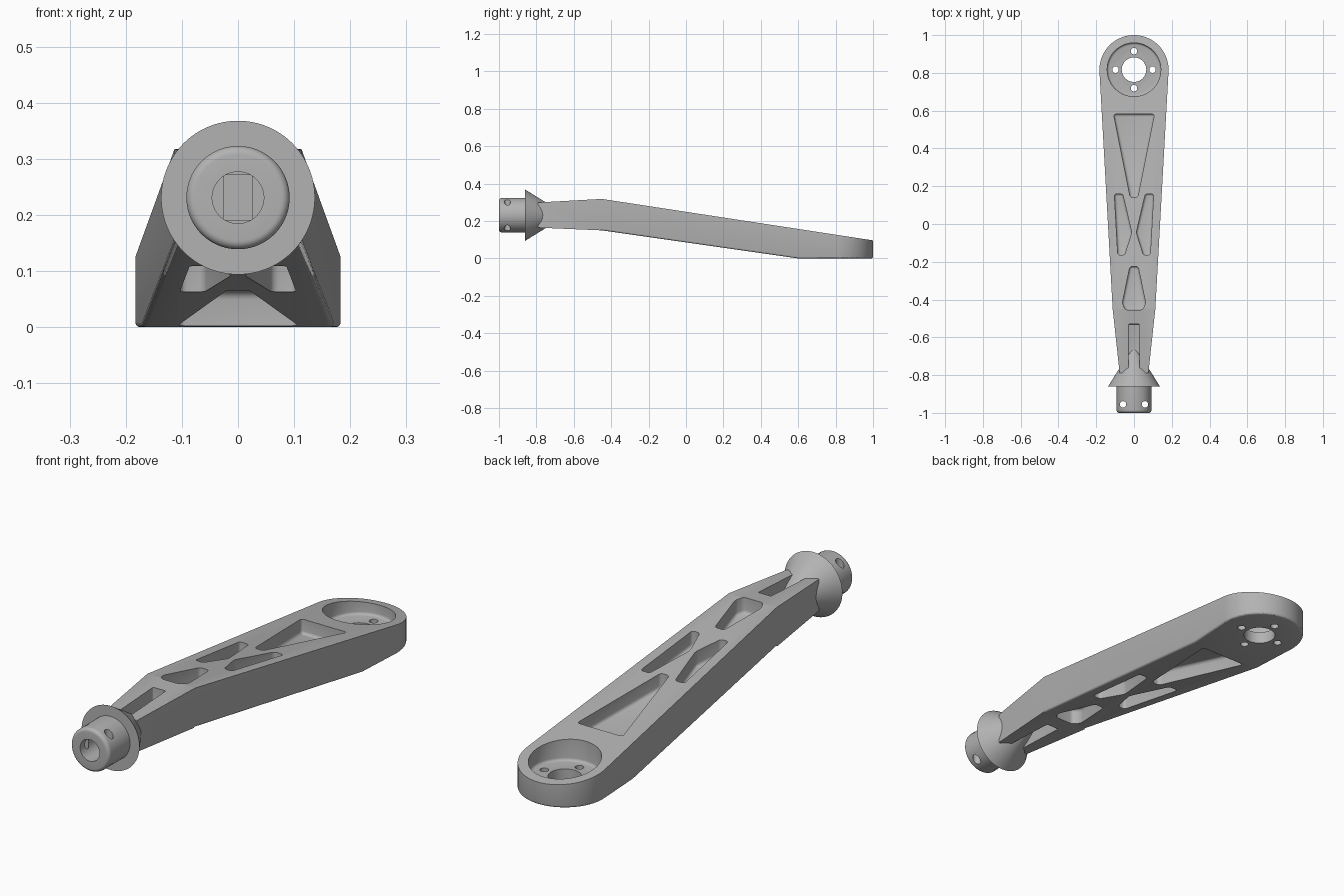
import bpy, bmesh, math
from mathutils import Matrix

cube = bpy.data.objects.get("Cube")
if cube:
    bpy.data.objects.remove(cube, do_unlink=True)

grey = bpy.data.materials.new("plain_grey")
grey.use_nodes = True
grey.diffuse_color = (0.45, 0.45, 0.45, 1)
grey.node_tree.nodes["Principled BSDF"].inputs["Base Color"].default_value = grey.diffuse_color

AXIS_Z = 0.231      # height of the hub axis
EYE_Y = 0.817       # centre of the round end
KINK = -0.45        # where the arm bends


def finish(name, bm):
    bmesh.ops.recalc_face_normals(bm, faces=bm.faces)
    mesh = bpy.data.meshes.new(name)
    bm.to_mesh(mesh)
    bm.free()
    mesh.materials.append(grey)
    obj = bpy.data.objects.new(name, mesh)
    bpy.context.collection.objects.link(obj)
    return obj


def boolean(target, tool, operation="DIFFERENCE"):
    mod = target.modifiers.new("cut", "BOOLEAN")
    mod.object, mod.operation, mod.solver = tool, operation, "EXACT"
    bpy.ops.object.select_all(action="DESELECT")
    bpy.context.view_layer.objects.active = target
    target.select_set(True)
    bpy.ops.object.modifier_apply(modifier=mod.name)
    bpy.data.objects.remove(tool, do_unlink=True)


def soften(bm, edges, size, segments=4):
    bmesh.ops.bevel(bm, geom=edges, offset=size, segments=segments,
                    profile=0.5, affect="EDGES")


def prism(name, points, low, high, fillet=0, floor=0):
    """Vertical prism; low and high give the height at each y.
    The uprights and the floor cap (up or down, by sign) are filleted."""
    bm = bmesh.new()
    lower = [bm.verts.new((x, y, low(y))) for x, y in points]
    upper = [bm.verts.new((x, y, high(y))) for x, y in points]
    bottom, top = bm.faces.new(lower[::-1]), bm.faces.new(upper)
    for i in range(len(points)):
        bm.faces.new((lower[i - 1], lower[i], upper[i], upper[i - 1]))
    bmesh.ops.recalc_face_normals(bm, faces=bm.faces)
    if fillet:
        uprights = [e for e in bm.edges
                    if (e.verts[0].co.xy - e.verts[1].co.xy).length < 1e-5]
        soften(bm, uprights + list((top if floor > 0 else bottom).edges), fillet)
    return finish(name, bm)


def cylinder(name, radius, x, y, z0, z1):
    bm = bmesh.new()
    bmesh.ops.create_cone(bm, cap_ends=True, segments=64, radius1=radius,
                          radius2=radius, depth=z1 - z0,
                          matrix=Matrix.Translation((x, y, (z0 + z1) / 2)))
    return finish(name, bm)


def lathe(name, profile, steps=96):
    """Close (radius, y) points around the hub axis; the ends lie on the axis."""
    bm = bmesh.new()
    rings = [[bm.verts.new((r * math.cos(a), y, AXIS_Z + r * math.sin(a)))
              for a in [math.tau * i / steps for i in range(steps)]]
             for r, y in profile]
    for one, two in zip(rings, rings[1:]):
        for i in range(steps):
            bm.faces.new((one[i - 1], one[i], two[i], two[i - 1]))
    bm.faces.new(rings[0])
    bm.faces.new(rings[-1])
    return finish(name, bm)


# Arm: plan outline crossed with the bent side profile
arc = [(0.183 * math.cos(a), EYE_Y + 0.183 * math.sin(a))
       for a in [math.radians(-3 + 186 * i / 64) for i in range(65)]]
outline = [(-0.113, KINK), (-0.076, -0.79), (0.076, -0.79), (0.113, KINK)]
arm = prism("arm", arc + outline, lambda y: -0.1, lambda y: 0.5)

side = [(-0.9, 0.169), (KINK, 0.15), (0.6, 0), (1.1, 0),
        (1.1, 0.081), (KINK, 0.318), (-0.9, 0.293)]
bm = bmesh.new()
ends = [[bm.verts.new((x, y, z)) for y, z in side] for x in (-0.4, 0.4)]
for ring in ends:
    bm.faces.new(ring)
for i in range(len(side)):
    bm.faces.new((ends[0][i - 1], ends[0][i], ends[1][i], ends[1][i - 1]))
boolean(arm, finish("side_profile", bm), "INTERSECT")

# Soften the underside rim
bm = bmesh.new()
bm.from_mesh(arm.data)
rim = [e for e in bm.edges if len(e.link_faces) == 2
       and min(f.normal.z for f in e.link_faces) < -0.9
       and max(f.normal.z for f in e.link_faces) > -0.2
       and all(v.co.y > -0.78 for v in e.verts)]
soften(bm, rim, 0.009, 3)
bm.to_mesh(arm.data)
bm.free()


# Lightening pockets on both faces, leaving a thin web between them
def slope_mid(y):
    return 0.234 - 0.149 * (y - KINK)


def flat_mid(y):
    return AXIS_Z


large = [(-0.108, 0.582), (-0.02, 0.14), (0.02, 0.14), (0.108, 0.582)]
inner = [(-0.104, 0.16), (-0.06, 0.16), (-0.012, -0.045),
         (-0.05, -0.165), (-0.086, -0.165)]
small = [(-0.022, -0.225), (0.022, -0.225), (0.062, -0.42),
         (0.045, -0.455), (-0.045, -0.455), (-0.062, -0.42)]
slot = [(-0.03, -0.53), (0.03, -0.53), (0.03, -0.77), (-0.03, -0.77)]
pockets = [(large, 0.014, slope_mid), (inner, 0.013, slope_mid),
           ([(-x, y) for x, y in inner], 0.013, slope_mid),
           (small, 0.013, slope_mid), (slot, 0.005, flat_mid)]
WEB = 0.017
for points, fillet, mid in pockets:
    boolean(arm, prism("upper_pocket", points, lambda y: mid(y) + WEB,
                       lambda y: mid(y) + 0.2, fillet, -1))
    boolean(arm, prism("lower_pocket", points, lambda y: mid(y) - 0.2,
                       lambda y: mid(y) - WEB, fillet, 1))

# Round seat, its centre hole and four screw holes
seat = cylinder("seat", 0.142, 0, EYE_Y, 0.052, 0.3)
bm = bmesh.new()
bm.from_mesh(seat.data)
soften(bm, [e for e in bm.edges if all(v.co.z < 0.1 for v in e.verts)], 0.012)
bm.to_mesh(seat.data)
bm.free()
boolean(arm, seat)
boolean(arm, cylinder("centre_hole", 0.065, 0, EYE_Y, -0.1, 0.3))
for i in range(4):
    a = i * math.pi / 2
    boolean(arm, cylinder("screw_hole", 0.017, 0.098 * math.cos(a),
                          EYE_Y + 0.098 * math.sin(a), -0.1, 0.3))

# Hub: tube with rounded lip, flange and cone running into the arm
lip = [(0.077 + 0.015 * math.sin(a), -0.985 - 0.015 * math.cos(a))
       for a in [i * math.pi / 12 for i in range(7)]]
hub = lathe("hub", lip + [(0.092, -0.86), (0.137, -0.86), (0.004, -0.645)])
boolean(arm, hub, "UNION")

# Bore, inner key slot and cross holes
boolean(arm, lathe("bore", [(0.046, -1.1), (0.046, -0.8)]))
key = [(-0.025, -0.85), (0.025, -0.85), (0.025, -0.74), (-0.025, -0.74)]
boolean(arm, prism("key_slot", key, lambda y: AXIS_Z - 0.04, lambda y: AXIS_Z + 0.04))
for x in (-0.058, 0.058):
    boolean(arm, cylinder("cross_hole", 0.017, x, -0.955, 0, 0.5))

bpy.ops.object.select_all(action="DESELECT")
arm.select_set(True)
bpy.context.view_layer.objects.active = arm
bpy.ops.object.shade_smooth_by_angle(angle=math.radians(30))
